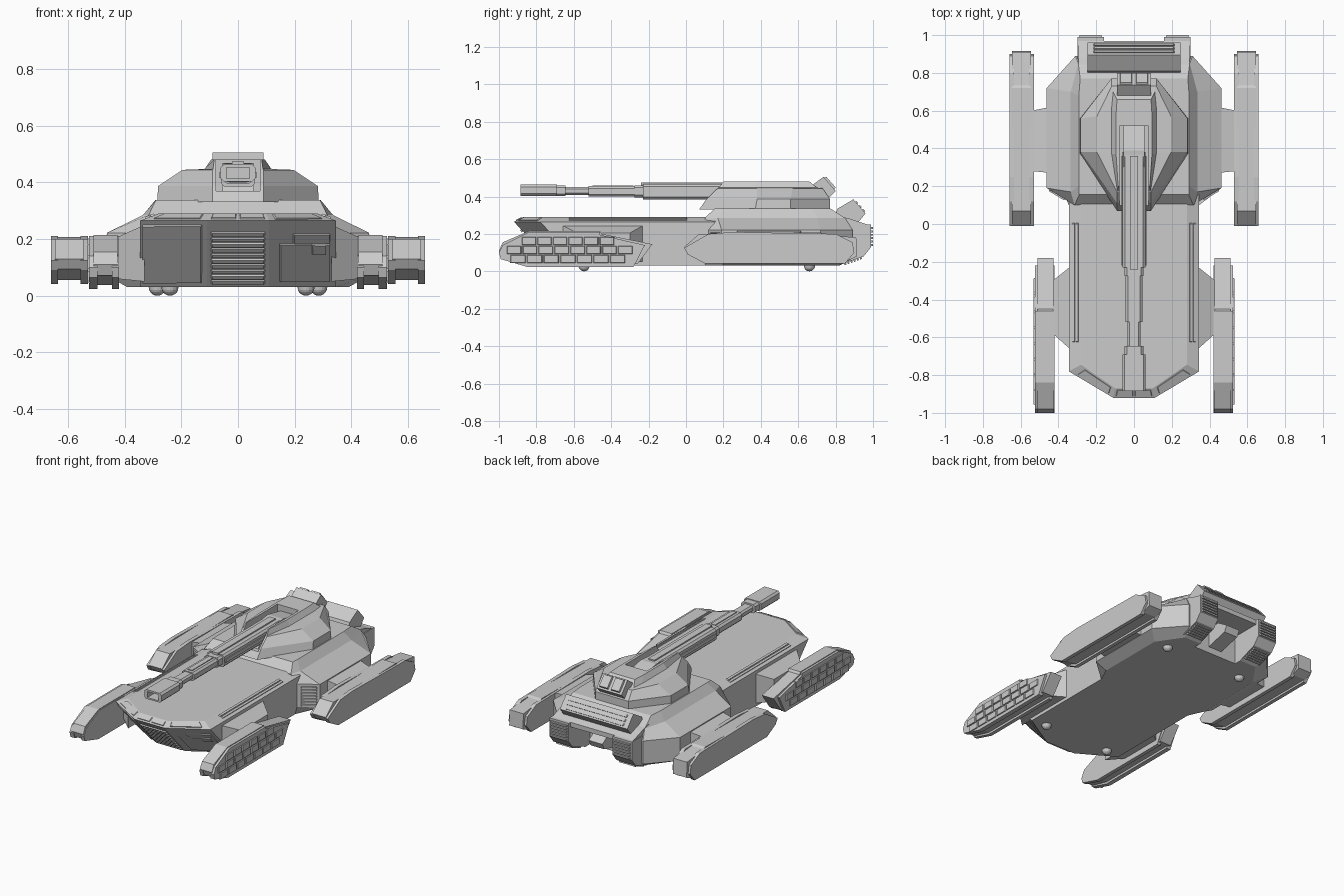
import bpy, bmesh
from mathutils import Vector
from itertools import product


def finish(name, bm, mirror=False):
    bmesh.ops.recalc_face_normals(bm, faces=bm.faces[:])
    me = bpy.data.meshes.new(name)
    bm.to_mesh(me)
    bm.free()
    ob = bpy.data.objects.new(name, me)
    bpy.context.collection.objects.link(ob)
    if mirror:
        ob.modifiers.new("Mirror", 'MIRROR')
    return ob


def loft(name, rings):
    """Stack of horizontal outlines; each ring is z plus the +x half outline, front to back."""
    bm = bmesh.new()
    loops = []
    for z, half in rings:
        full = list(half) + [(-x, y) for x, y in reversed(half)]
        loops.append([bm.verts.new((x, y, z)) for x, y in full])
    n = len(loops[0])
    for a, b in zip(loops, loops[1:]):
        for i in range(n):
            j = (i + 1) % n
            bm.faces.new((a[i], a[j], b[j], b[i]))
    bm.faces.new(loops[0][::-1])
    bm.faces.new(loops[-1])
    return finish(name, bm)


def prism(name, profile, spans, mirror=True):
    """Side profile (y, z) extruded across each x span."""
    bm = bmesh.new()
    for x0, x1 in spans:
        a = [bm.verts.new((x0, y, z)) for y, z in profile]
        b = [bm.verts.new((x1, y, z)) for y, z in profile]
        bm.faces.new(a)
        bm.faces.new(b[::-1])
        for i in range(len(a)):
            j = (i + 1) % len(a)
            bm.faces.new((a[i], b[i], b[j], a[j]))
    return finish(name, bm, mirror)


def hull(name, pts, mirror=False):
    bm = bmesh.new()
    for p in pts:
        bm.verts.new(p)
    bmesh.ops.convex_hull(bm, input=bm.verts[:])
    bmesh.ops.dissolve_limit(bm, angle_limit=0.01, verts=bm.verts[:], edges=bm.edges[:])
    return finish(name, bm, mirror)


def box(name, xs, ys, zs, mirror=False):
    return hull(name, list(product(xs, ys, zs)), mirror)


def bar(name, y0, y1, w, z0, z1, c=0.012):
    """Chamfered rectangular bar along y."""
    pts = []
    for y, s in product((y0, y1), (-1, 1)):
        pts += [(s * w, y, z0 + c), (s * w, y, z1 - c), (s * (w - c), y, z0), (s * (w - c), y, z1)]
    return hull(name, pts)


def plates(name, quad, cells, h, mirror=False):
    """Raised plates on a quad (bottom-left, bottom-right, top-right, top-left seen from outside)."""
    a, b, c, d = [Vector(p) for p in quad]
    nrm = (b - a).cross(d - a).normalized()
    at = lambda u, v: a.lerp(b, u).lerp(d.lerp(c, u), v)
    bm = bmesh.new()
    for u0, u1, v0, v1 in cells:
        base = [at(u, v) for u, v in ((u0, v0), (u1, v0), (u1, v1), (u0, v1))]
        mid = sum(base, Vector()) / 4
        lo = [bm.verts.new(p - nrm * 0.004) for p in base]
        hi = [bm.verts.new(p + (mid - p).normalized() * min(h, 0.006) + nrm * h) for p in base]
        bm.faces.new(lo[::-1])
        bm.faces.new(hi)
        for i in range(4):
            j = (i + 1) % 4
            bm.faces.new((lo[i], lo[j], hi[j], hi[i]))
    return finish(name, bm, mirror)


def rows(n, u0=0.05, u1=0.95, v0=0.05, v1=0.95, fill=0.6):
    s = (v1 - v0) / n
    return [(u0, u1, v0 + i * s, v0 + (i + fill) * s) for i in range(n)]


def cut(ob, xs, ys, zs):
    cutter = box("cutter", xs, ys, zs)
    m = ob.modifiers.new("Cut", 'BOOLEAN')
    m.operation, m.solver, m.object = 'DIFFERENCE', 'EXACT', cutter
    bpy.context.view_layer.objects.active = ob
    bpy.ops.object.modifier_apply(modifier=m.name)
    bpy.data.objects.remove(cutter)


# Front hull with undercut nose and chamfered deck
loft("front_hull", [
    (0.03, [(0.11, -0.70), (0.345, -0.56), (0.345, 0.30)]),
    (0.265, [(0.11, -0.92), (0.345, -0.78), (0.345, 0.30)]),
    (0.29, [(0.10, -0.87), (0.28, -0.745), (0.28, 0.30)])])

# Rear hull with open engine bay
rear = loft("rear_hull", [
    (0.03, [(0.345, 0.10), (0.39, 0.20), (0.39, 0.66), (0.28, 0.82)]),
    (0.07, [(0.345, 0.12), (0.462, 0.19), (0.462, 0.72), (0.31, 0.89)]),
    (0.222, [(0.345, 0.12), (0.462, 0.19), (0.462, 0.72), (0.31, 0.89)]),
    (0.285, [(0.315, 0.10), (0.335, 0.17), (0.335, 0.70), (0.295, 0.85)]),
    (0.337, [(0.29, 0.155), (0.292, 0.20), (0.292, 0.68), (0.285, 0.77)])])
cut(rear, (-0.16, 0.16), (0.77, 1.1), (-0.1, 0.22))

# Nose grille, side plates and hatch
plates("nose_grille", [(-0.11, -0.70, 0.03), (0.11, -0.70, 0.03), (0.11, -0.92, 0.265), (-0.11, -0.92, 0.265)],
       rows(10, 0.06, 0.94, 0.06, 0.86), 0.008)
nose_r = [(0.11, -0.70, 0.03), (0.345, -0.56, 0.03), (0.345, -0.78, 0.265), (0.11, -0.92, 0.265)]
nose_l = [(-x, y, z) for x, y, z in (nose_r[1], nose_r[0], nose_r[3], nose_r[2])]
plates("nose_plate", nose_l, [(0.03, 0.93, 0.06, 0.94)], 0.006)
plates("nose_hatch", nose_r, [(0.15, 0.92, 0.08, 0.66), (0.35, 0.92, 0.66, 0.8)], 0.006)
plates("hatch_window", nose_r, [(0.62, 0.85, 0.5, 0.66)], 0.01)

# Deck edge viewports and side rails
plates("front_viewport", [(-0.11, -0.92, 0.265), (0.11, -0.92, 0.265), (0.10, -0.87, 0.29), (-0.10, -0.87, 0.29)],
       [(0.05, 0.48, 0.2, 0.85), (0.52, 0.95, 0.2, 0.85)], 0.005)
plates("corner_viewport", [(0.11, -0.92, 0.265), (0.345, -0.78, 0.265), (0.28, -0.745, 0.29), (0.10, -0.87, 0.29)],
       [(0.1, 0.85, 0.2, 0.85)], 0.005, True)
plates("deck_rail", [(0.345, -0.64, 0.265), (0.345, 0.02, 0.265), (0.28, 0.02, 0.29), (0.28, -0.64, 0.29)],
       [(0.02, 0.98, 0.3, 0.5), (0.02, 0.98, 0.58, 0.78)], 0.006, True)

# Louvres on the rear hull shoulders
plates("shoulder_louvre", [(0.345, 0.12, 0.07), (0.462, 0.19, 0.07), (0.462, 0.19, 0.222), (0.345, 0.12, 0.222)],
       rows(7, 0.15, 0.9), 0.008, True)

# Rear deck, slotted fin, thrusters and hitch
prism("rear_deck", [(0.80, 0.22), (0.80, 0.30), (0.88, 0.28), (0.97, 0.25), (0.97, 0.22)], [(-0.295, 0.295)], False)
prism("rear_fin", [(0.79, 0.28), (0.81, 0.335), (0.895, 0.385), (0.96, 0.31), (0.92, 0.26)], [(-0.245, 0.245)], False)
plates("rear_fin_slat", [(0.245, 0.96, 0.31), (-0.245, 0.96, 0.31), (-0.245, 0.895, 0.385), (0.245, 0.895, 0.385)],
       rows(3, 0.06, 0.94, 0.1, 0.95), 0.006)
prism("thruster", [(0.80, 0.25), (0.99, 0.25), (0.99, 0.13), (0.95, 0.08), (0.84, 0.04), (0.78, 0.04)], [(0.16, 0.30)])
for nm, q in (("thruster_rib", [(0.30, 0.99, 0.13), (0.16, 0.99, 0.13), (0.16, 0.99, 0.25), (0.30, 0.99, 0.25)]),
              ("thruster_lower_rib", [(0.30, 0.84, 0.04), (0.16, 0.84, 0.04), (0.16, 0.95, 0.08), (0.30, 0.95, 0.08)])):
    plates(nm, q, rows(6), 0.01, True)
prism("tow_hitch", [(0.76, 0.20), (0.86, 0.20), (0.94, 0.15), (0.92, 0.11), (0.76, 0.07)], [(-0.05, 0.05)], False)

# Turret with stepped shoulders and a gun slot
turret = loft("turret", [
    (0.33, [(0.09, 0.07), (0.285, 0.37), (0.285, 0.56), (0.12, 0.77)]),
    (0.387, [(0.09, 0.11), (0.282, 0.38), (0.282, 0.56), (0.12, 0.77)]),
    (0.444, [(0.09, 0.17), (0.196, 0.38), (0.196, 0.57), (0.118, 0.73)]),
    (0.447, [(0.088, 0.175), (0.118, 0.37), (0.118, 0.62), (0.11, 0.70)]),
    (0.48, [(0.084, 0.20), (0.095, 0.37), (0.095, 0.58), (0.09, 0.66)])])
cut(turret, (-0.078, 0.078), (0.0, 0.52), (0.37, 0.6))
prism("gun_mantlet", [(0.12, 0.36), (0.20, 0.45), (0.39, 0.468), (0.53, 0.44), (0.53, 0.36)], [(-0.055, 0.055)], False)

# Turret rear vents
prism("vent_housing", [(0.64, 0.44), (0.66, 0.45), (0.735, 0.505), (0.80, 0.43), (0.76, 0.39)], [(-0.09, 0.09)], False)
plates("vent_cover", [(0.09, 0.80, 0.43), (-0.09, 0.80, 0.43), (-0.09, 0.735, 0.505), (0.09, 0.735, 0.505)],
       [(0.08, 0.45, 0.1, 0.95), (0.55, 0.92, 0.1, 0.95)], 0.012)

# Main gun, stepped sections from breech to muzzle
bar("gun_sleeve", 0.38, -0.23, 0.06, 0.385, 0.466)
bar("gun_collar", -0.20, -0.275, 0.05, 0.395, 0.46)
bar("gun_mid", -0.26, -0.52, 0.044, 0.40, 0.455)
bar("gun_barrel", -0.50, -0.68, 0.034, 0.408, 0.45, 0.01)
bar("muzzle_collar", -0.645, -0.72, 0.05, 0.402, 0.46)
muzzle = bar("muzzle", -0.69, -0.885, 0.062, 0.403, 0.464)
cut(muzzle, (-0.04, 0.04), (-1.0, -0.76), (0.413, 0.452))
box("gun_top_rib", (-0.022, 0.022), (-0.24, 0.36), (0.46, 0.474))
box("gun_mid_rib", (-0.016, 0.016), (-0.50, -0.28), (0.45, 0.46))
box("gun_side_rib", (0.05, 0.066), (-0.22, 0.36), (0.415, 0.437), True)

# Rear pods: core between two side plates leaving a shallow groove underneath
prism("rear_pod_core", [(-0.01, 0.13), (0.07, 0.20), (0.72, 0.208), (0.735, 0.198), (0.91, 0.18),
                        (0.915, 0.08), (0.86, 0.055), (0.11, 0.055), (0.01, 0.095)], [(0.545, 0.645)])
prism("rear_pod_plate", [(-0.01, 0.125), (0.12, 0.20), (0.25, 0.21), (0.80, 0.20), (0.89, 0.155), (0.90, 0.10),
                         (0.85, 0.042), (0.10, 0.042), (0.01, 0.09)], [(0.53, 0.555), (0.635, 0.66)])

# Front pods, same construction with tiled outer armour
prism("front_pod_core", [(-1.0, 0.11), (-0.98, 0.155), (-0.84, 0.215), (-0.46, 0.215), (-0.45, 0.20),
                         (-0.18, 0.145), (-0.26, 0.038), (-0.85, 0.038), (-0.985, 0.072)], [(0.425, 0.51)])
prism("front_pod_plate", [(-1.0, 0.10), (-0.98, 0.14), (-0.84, 0.21), (-0.46, 0.21), (-0.46, 0.195), (-0.22, 0.14),
                          (-0.28, 0.024), (-0.85, 0.024), (-0.99, 0.065)], [(0.42, 0.445), (0.495, 0.525)])
side = [(0.525, -1, 0), (0.525, 0, 0), (0.525, 0, 0.2), (0.525, -1, 0.2)]
tiles = []
for z, u0, u1 in ((0.22, 0.06, 0.68), (0.46, 0.04, 0.72), (0.70, 0.12, 0.62)):
    n = round((u1 - u0) / 0.09)
    w = (u1 - u0) / n
    tiles += [(u0 + i * w, u0 + (i + 0.96) * w, z, z + 0.22) for i in range(n)]
plates("front_pod_armour", side, tiles, 0.006, True)

# Arms joining pods to the hull
hull("front_arm", list(product((0.33,), (-0.67, -0.22), (0.05, 0.25))) +
     list(product((0.43,), (-0.58, -0.30), (0.06, 0.205))), True)
hull("rear_arm", list(product((0.44,), (0.27, 0.62), (0.07, 0.22))) +
     list(product((0.54,), (0.28, 0.60), (0.08, 0.20))), True)

# Ground sensors under the hull
for nm, x, y in (("front_foot", 0.24, -0.545), ("rear_foot", 0.285, 0.66)):
    bm = bmesh.new()
    bmesh.ops.create_uvsphere(bm, u_segments=16, v_segments=10, radius=0.03)
    bmesh.ops.translate(bm, verts=bm.verts[:], vec=(x, y, 0.03))
    finish(nm, bm, True)
